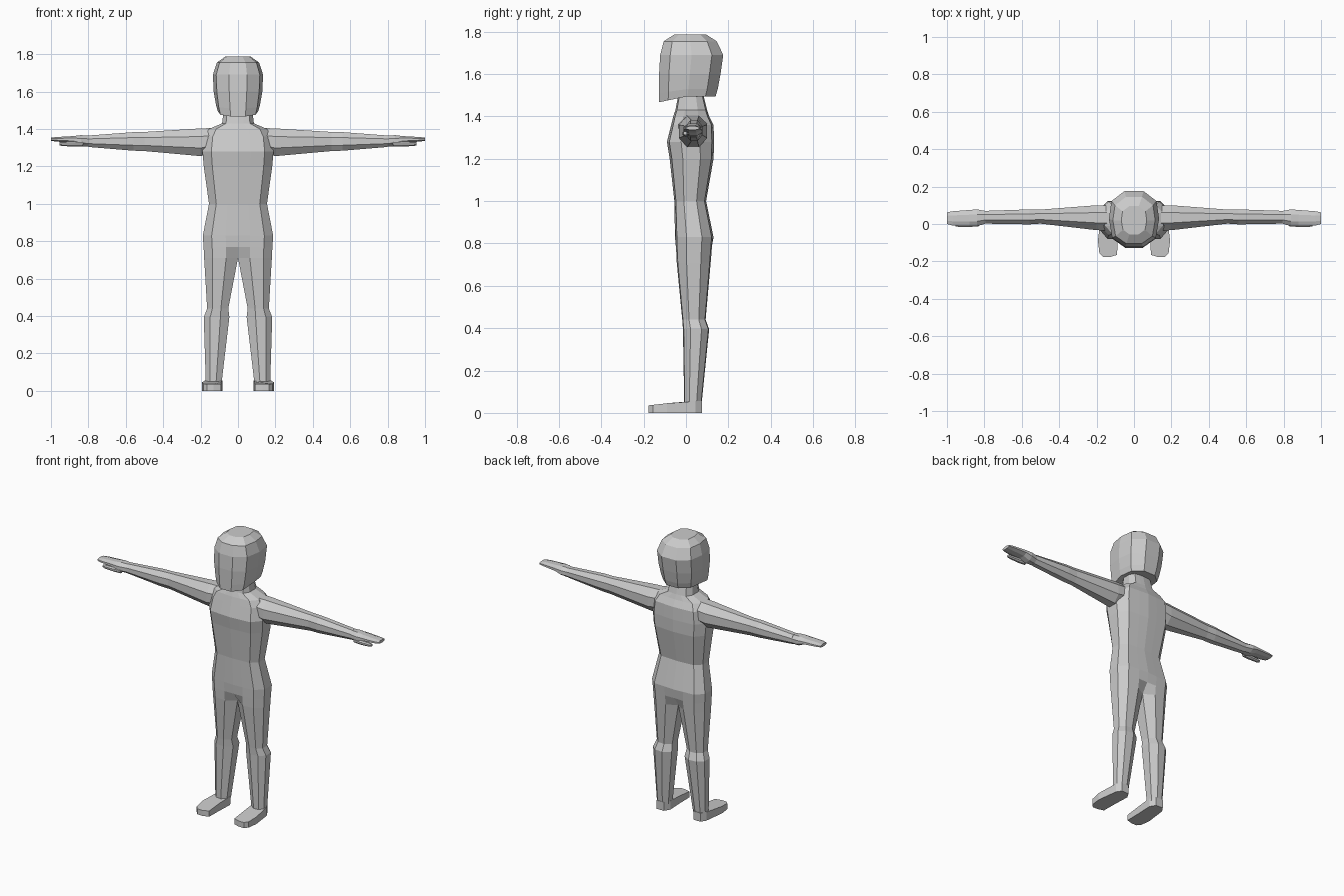
import bpy
import bmesh
import math

if "Cube" in bpy.data.objects:
    bpy.data.objects.remove(bpy.data.objects["Cube"])

grey = bpy.data.materials.new("light_grey")
grey.diffuse_color = (0.6, 0.6, 0.6, 1)
grey.use_nodes = True
grey.node_tree.nodes["Principled BSDF"].inputs["Base Color"].default_value = grey.diffuse_color


def finish(name, bm):
    """Weld, orient and turn a bmesh into a flat-shaded object."""
    bmesh.ops.remove_doubles(bm, verts=bm.verts, dist=0.0005)
    bmesh.ops.recalc_face_normals(bm, faces=bm.faces)
    mesh = bpy.data.meshes.new(name)
    bm.to_mesh(mesh)
    bm.free()
    mesh.materials.append(grey)
    obj = bpy.data.objects.new(name, mesh)
    bpy.context.collection.objects.link(obj)
    return obj


def loft(bm, rings, side=1, open_until=0, caps=True):
    """Bridge rings of points; the closing strip is left out before ring open_until."""
    rows = [[bm.verts.new((side * x, y, z)) for x, y, z in r] for r in rings]
    n = len(rows[0])
    for i in range(len(rows) - 1):
        a, b = rows[i], rows[i + 1]
        for j in range(n if i >= open_until else n - 1):
            k = (j + 1) % n
            bm.faces.new((a[j], a[k], b[k], b[j]))
    if caps:
        bm.faces.new(rows[0])
        bm.faces.new(rows[-1])


# Body: neck, torso and leg in one half, built on both sides
# z, inner x, outer x, front y, back y, inner inset
BODY = [
    (1.51, 0, .075, -.035, .08, 0),
    (1.43, 0, .085, -.05, .10, 0),
    (1.40, 0, .155, -.06, .11, 0),
    (1.36, 0, .180, -.07, .13, 0),
    (1.28, 0, .190, -.09, .133, 0),
    (1.20, 0, .183, -.077, .13, 0),
    (1.00, 0, .155, -.055, .095, 0),
    (0.83, 0, .188, -.052, .13, 0),
    (0.77, 0, .184, -.05, .125, .03),
    (0.71, .0, .181, -.047, .12, .25),
    (0.44, .052, .165, -.02, .095, .25),
    (0.395, .046, .183, -.017, .112, .25),
    (0.04, .088, .172, -.01, .075, .25),
]
CROTCH = 9


def body_ring(z, xi, xo, yf, yb, g):
    w, d = xo - xi, yb - yf
    prof = [(0, g), (.35, .02), (.75, .05), (1, .3)]
    front = [(xi + t * w, yf + k * d, z) for t, k in prof]
    back = [(xi + t * w, yb - k * d, z) for t, k in reversed(prof)]
    return front + back


bm = bmesh.new()
for s in (1, -1):
    loft(bm, [body_ring(*r) for r in BODY], s, CROTCH)
# the two neck caps share the centre edge
finish("body", bm)

# Head: smooth-edged faceted block with a sloping chin line
# z, half width, front y, back y, chin drop at the front
HEAD = [
    (1.50, .065, -.04, .085, 0),
    (1.495, .108, -.127, .14, .028),
    (1.53, .118, -.127, .15, .02),
    (1.60, .130, -.127, .163, 0),
    (1.69, .134, -.122, .176, 0),
    (1.755, .113, -.105, .145, 0),
    (1.787, .068, -.055, .095, 0),
]


def head_ring(z, w, yf, yb, drop):
    d = yb - yf
    half = [(.36, 0), (.87, .16), (1, .5), (.9, .82), (.38, 1)]
    right = [(t * w, yf + k * d, z - drop * max(0, 1 - 2 * k)) for t, k in half]
    return right + [(-x, y, q) for x, y, q in reversed(right)]


bm = bmesh.new()
loft(bm, [head_ring(*r) for r in HEAD])
finish("head", bm)


# Arms: x, low z, high z, front y, back y
ARM = [
    (.14, 1.27, 1.405, -.035, .10),
    (.20, 1.255, 1.403, -.033, .10),
    (.50, 1.282, 1.384, .002, .077),
    (.56, 1.284, 1.383, -.002, .078),
    (.80, 1.304, 1.365, .002, .07),
]
HAND = [
    (.79, 1.305, 1.364, .003, .069),
    (.84, 1.308, 1.367, -.012, .078),
    (.88, 1.325, 1.362, -.012, .075),
    (.97, 1.333, 1.357, -.008, .068),
    (1.0, 1.336, 1.354, .0, .062),
]
THUMB = [
    (.83, 1.306, 1.335, -.012, .015),
    (.88, 1.306, 1.333, -.016, .012),
    (.94, 1.309, 1.331, -.015, .008),
    (.955, 1.313, 1.329, -.012, .004),
]


def limb_ring(x, z0, z1, y0, y1):
    ring = []
    for i in range(8):
        a = math.radians(22.5 + 45 * i)
        ring.append((x, (y0 + y1) / 2 + math.cos(a) * (y1 - y0) / 2 / .924,
                     (z0 + z1) / 2 + math.sin(a) * (z1 - z0) / 2 / .924))
    return ring


# Foot outline, flat sole and sloping top
FOOT = [(.09, -.165), (.13, -.177), (.165, -.177), (.185, -.155), (.193, -.09),
        (.176, .045), (.155, .076), (.105, .076), (.084, .04), (.088, -.06)]

for s, label in ((1, "left"), (-1, "right")):
    for part, rows in (("arm", ARM), ("hand", HAND), ("thumb", THUMB)):
        bm = bmesh.new()
        loft(bm, [limb_ring(*r) for r in rows], s)
        finish(label + "_" + part, bm)
    bm = bmesh.new()
    sole = [(x, y, 0) for x, y in FOOT]
    top = [(x, y, .055 + .11 * min(y, 0)) for x, y in FOOT]
    loft(bm, [sole, top], s)
    finish(label + "_foot", bm)
